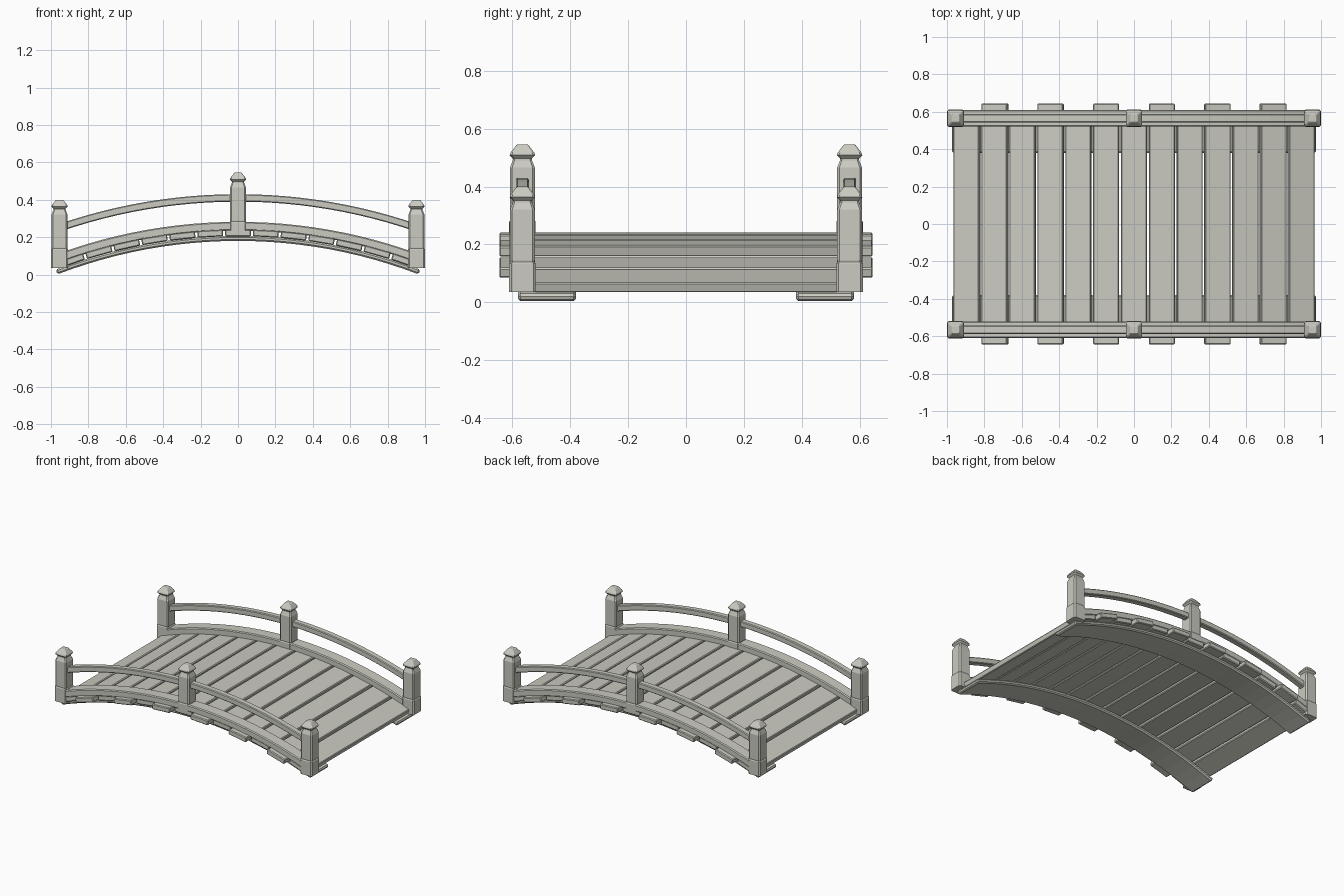
import bpy, bmesh, math

if "Cube" in bpy.data.objects:
    bpy.data.objects.remove(bpy.data.objects["Cube"])

# One pale stone-wood colour
mat = bpy.data.materials.new("pale_grey_wood")
mat.use_nodes = True
colour = (0.60, 0.60, 0.54, 1)
mat.diffuse_color = colour
bsdf = mat.node_tree.nodes["Principled BSDF"]
bsdf.inputs["Base Color"].default_value = colour
bsdf.inputs["Roughness"].default_value = 0.8

RADIUS = 2.70           # underside of the arch
CENTRE_Z = 0.18 - RADIUS


def finish(name, bm, bevel=0.0):
    bmesh.ops.recalc_face_normals(bm, faces=bm.faces)
    mesh = bpy.data.meshes.new(name)
    bm.to_mesh(mesh)
    bm.free()
    mesh.materials.append(mat)
    obj = bpy.data.objects.new(name, mesh)
    bpy.context.collection.objects.link(obj)
    if bevel:
        mod = obj.modifiers.new("soft_edges", "BEVEL")
        mod.width = bevel
        mod.segments = 1
        mod.limit_method = "ANGLE"
        mod.angle_limit = math.radians(40)
    return obj


def loft(bm, rings):
    """Join equal rings of points into a capped solid."""
    loops = [[bm.verts.new(p) for p in ring] for ring in rings]
    n = len(loops[0])
    for a, b in zip(loops, loops[1:]):
        for i in range(n):
            j = (i + 1) % n
            bm.faces.new((a[i], a[j], b[j], b[i]))
    bm.faces.new(loops[0])
    bm.faces.new(loops[-1])


def arch(name, y, half_width, low, high, reach, bevel, steps=24):
    """Curved beam; low and high are heights at the crown."""
    bm = bmesh.new()
    r0, r1 = low - CENTRE_Z, high - CENTRE_Z
    end = math.asin(reach / r0)
    rings = []
    for i in range(steps + 1):
        a = end * (2 * i / steps - 1)
        rings.append([(r * math.sin(a), y + s * half_width, CENTRE_Z + r * math.cos(a))
                      for r, s in ((r0, -1), (r0, 1), (r1, 1), (r1, -1))])
    loft(bm, rings)
    return finish(name, bm, bevel)


def post(name, x, y, bottom, step, top):
    """Chamfered square post with base block, neck and pointed cap."""
    profile = [(0.046, bottom), (0.046, step - 0.006), (0.042, step),
               (0.043, step + 0.006), (0.043, top - 0.08), (0.033, top - 0.055),
               (0.033, top - 0.048), (0.044, top - 0.037), (0.041, top - 0.028),
               (0.021, top - 0.002), (0.018, top)]
    bm = bmesh.new()
    rings = []
    for h, z in profile:
        c = h * 0.82
        rings.append([(x + u, y + v, z) for u, v in (
            (h, -c), (h, c), (c, h), (-c, h), (-h, c), (-h, -c), (-c, -h), (c, -h))])
    loft(bm, rings)
    return finish(name, bm)


# Deck planks, every second one reaching further out
PITCH = 0.1487
for i in range(-6, 7):
    r = 0.223 - CENTRE_Z
    a = math.asin(i * PITCH / r)
    half_y = 0.645 if i % 2 else 0.607
    half_x = 0.0685 / math.cos(a)
    bm = bmesh.new()
    rings = []
    for y in (-half_y, half_y):
        ring = []
        for u, v in ((-1, -1), (1, -1), (1, 1), (-1, 1)):
            t, h = u * half_x, r + v * 0.018
            ring.append((t * math.cos(a) + h * math.sin(a), y,
                         CENTRE_Z + h * math.cos(a) - t * math.sin(a)))
        rings.append(ring)
    loft(bm, rings)
    finish(f"deck_plank_{i + 7}", bm, 0.005)

# Beams, rails and posts on both sides
for side, s in (("right", -1), ("left", 1)):
    y = 0.565 * s
    arch(f"{side}_support_beam", 0.48 * s, 0.1, 0.18, 0.207, 0.965, 0.008)
    arch(f"{side}_lower_rail", y, 0.044, 0.235, 0.282, 0.94, 0.006)
    arch(f"{side}_hand_rail", y, 0.022, 0.39, 0.43, 0.95, 0.005)
for name, x, bottom, step, top in (("west", -0.954, 0.035, 0.14, 0.40),
                                   ("middle", 0, 0.235, 0.284, 0.545),
                                   ("east", 0.954, 0.035, 0.14, 0.40)):
    for side, s in (("right", -1), ("left", 1)):
        post(f"{name}_{side}_post", x, 0.565 * s, bottom, step, top)
